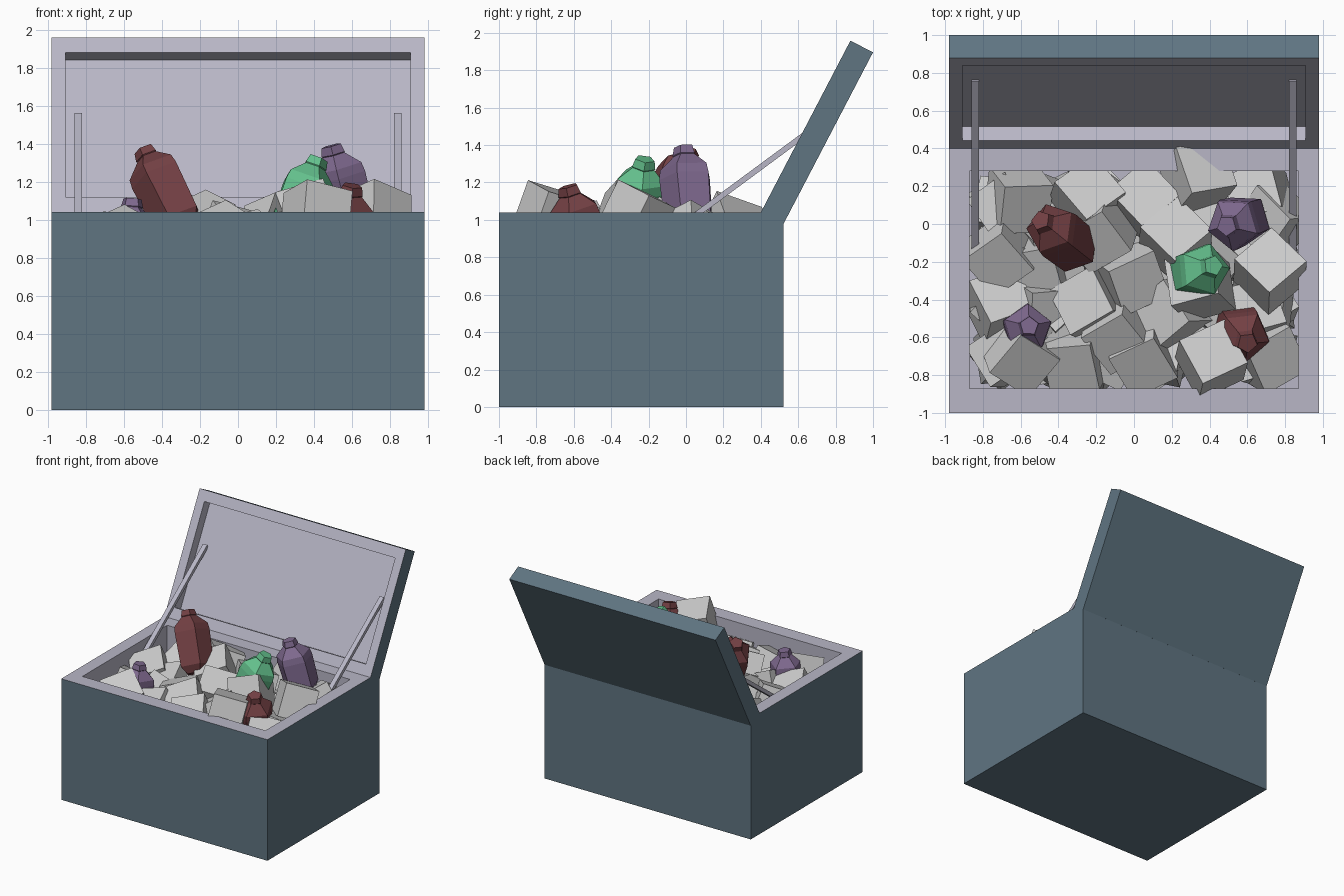
import bpy, bmesh, math, random
from mathutils import Matrix, Vector, Euler

if "Cube" in bpy.data.objects:
    bpy.data.objects.remove(bpy.data.objects["Cube"])

random.seed(11)


def material(name, rgb):
    m = bpy.data.materials.new(name)
    m.diffuse_color = (*rgb, 1)
    m.use_nodes = True
    m.node_tree.nodes["Principled BSDF"].inputs["Base Color"].default_value = m.diffuse_color
    return m


SHELL = material("shell_blue", (0.115, 0.177, 0.222))
LINER = material("liner_grey", (0.48, 0.47, 0.565))
RED = material("bottle_red", (0.175, 0.052, 0.058))
PURPLE = material("bottle_purple", (0.21, 0.14, 0.27))
GREEN = material("bottle_green", (0.125, 0.52, 0.26))


def finish(name, bm, mats=(), matrix=None):
    bmesh.ops.recalc_face_normals(bm, faces=bm.faces)
    me = bpy.data.meshes.new(name)
    bm.to_mesh(me)
    bm.free()
    for m in mats:
        me.materials.append(m)
    ob = bpy.data.objects.new(name, me)
    bpy.context.collection.objects.link(ob)
    if matrix:
        ob.matrix_world = matrix
    return ob


def loft(bm, loops):
    rings = [[bm.verts.new(p) for p in loop] for loop in loops]
    faces = [[bm.faces.new(rings[0])]]
    for a, b in zip(rings, rings[1:]):
        n = len(a)
        faces.append([bm.faces.new((a[i], a[(i + 1) % n], b[(i + 1) % n], b[i]))
                      for i in range(n)])
    faces.append([bm.faces.new(rings[-1])])
    return faces


# Tray: outer shell, rim and recess as four rectangular loops
def tray(name, outer, inner, z0, z1, floor, matrix=None):
    def rect(r, z):
        hx, y0, y1 = r
        return [(-hx, y0, z), (hx, y0, z), (hx, y1, z), (-hx, y1, z)]
    bm = bmesh.new()
    groups = loft(bm, [rect(outer, z0), rect(outer, z1), rect(inner, z1), rect(inner, floor)])
    for group in groups[2:]:
        for f in group:
            f.material_index = 1
    return finish(name, bm, (SHELL, LINER), matrix)


tray("cooler_body", (0.98, -1.0, 0.52), (0.87, -0.87, 0.28), 0, 1.04, 0.14)

# Lid, tipped back on the rear edge
u = Vector((0, 0.48, 0.92)).normalized()
n = Vector((1, 0, 0)).cross(u)
lid_matrix = Matrix.Translation((0, 0.40, 1.04)) @ Matrix(
    ((1, u.x, n.x), (0, u.y, n.y), (0, u.z, n.z))).to_4x4()
tray("lid", (0.98, 0, 1.036), (0.907, 0.09, 0.948), -0.136, 0, -0.085, lid_matrix)

# Lid struts
for side, label in ((-1, "left"), (1, "right")):
    a, b = Vector((side * 0.84, -0.20, 0.84)), Vector((side * 0.84, 0.762, 1.55))
    bm = bmesh.new()
    bmesh.ops.create_cube(bm, size=1)
    bmesh.ops.scale(bm, vec=(0.04, 0.03, (b - a).length), verts=bm.verts)
    tilt = math.atan2(b.y - a.y, b.z - a.z)
    finish(f"{label}_strut", bm, (LINER,),
           Matrix.Translation((a + b) / 2) @ Matrix.Rotation(-tilt, 4, 'X'))


# Ice: visible cubes as x, y, top height, turn in degrees
ICE = [
    (-.61, .13, 1.00, 2), (-.25, .14, 1.12, 35), (.05, .12, 1.06, 40),
    (.34, .25, 1.13, 10), (.67, .14, 1.04, 20), (.74, .02, 1.08, 55),
    (-.71, -.16, 1.03, 35), (-.50, -.22, .99, 10), (-.18, -.04, 1.14, 30),
    (-.02, -.28, 1.09, 25), (.22, -.08, 1.14, 40), (.35, -.32, 1.20, 15),
    (.72, -.25, 1.20, 40), (-.71, -.43, 1.00, 20), (-.47, -.45, .98, 5),
    (-.24, -.42, 1.05, 30), (-.08, -.57, 1.08, 30), (.20, -.48, 1.06, 40),
    (.62, -.48, 1.02, 15), (-.60, -.69, 1.06, 50), (-.31, -.71, 1.01, 5),
    (.05, -.70, 1.04, 25), (.41, -.72, 1.21, 25), (.71, -.69, 1.03, 30),
]
bm = bmesh.new()


def ice_cube(x, y, z, turn, tilt, size):
    tips = [random.choice((-1, 1)) * random.uniform(tilt / 2, tilt) for _ in range(2)]
    r = Euler((*tips, math.radians(turn)))
    bmesh.ops.create_cube(bm, size=size, matrix=Matrix.Translation((x, y, z)) @ r.to_matrix().to_4x4())


for x, y, top, turn in ICE:
    ice_cube(x, y, top - 0.19, turn, 0.45, 0.27)
# Lower layers filling the box
for z in (0.32, 0.54, 0.75):
    for i in range(6):
        for j in range(4):
            ice_cube(-.69 + .276 * i, -.69 + .26 * j, z, random.uniform(0, 90), 0.25, 0.25)
finish("ice_cubes", bm)


# Bottles: five-sided lathe profile (radius, distance below cap top), tilted along its axis
def bottle(name, mat, tip, down, length, s=1.0, sides=5, turn=0.3):
    profile = [(.055, 0), (.066, .045), (.062, .05), (.14, .12),
               (.148, .17), (.14, length - .06), (.09, length)]
    bm = bmesh.new()
    loft(bm, [[(r * s * math.cos(t), r * s * math.sin(t), -d * s)
               for t in (turn + 2 * math.pi * k / sides for k in range(sides))]
              for r, d in profile])
    q = (-Vector(down)).to_track_quat('Z', 'Y')
    finish(name, bm, (mat,), Matrix.Translation(tip) @ q.to_matrix().to_4x4())


bottle("tall_red_bottle", RED, (-.495, .02, 1.37), (.19, -.15, -.38), .50)
bottle("right_purple_bottle", PURPLE, (.49, -.01, 1.39), (.12, .04, -.45), .45, turn=.9)
bottle("green_bottle", GREEN, (.42, -.22, 1.325), (-.14, -.06, -.36), .42, turn=.6)
bottle("left_purple_bottle", PURPLE, (-.555, -.54, 1.11), (-.03, -.04, -.40), .40, .92)
bottle("front_red_bottle", RED, (.60, -.63, 1.18), (-.06, .10, -.36), .40, turn=.5)
